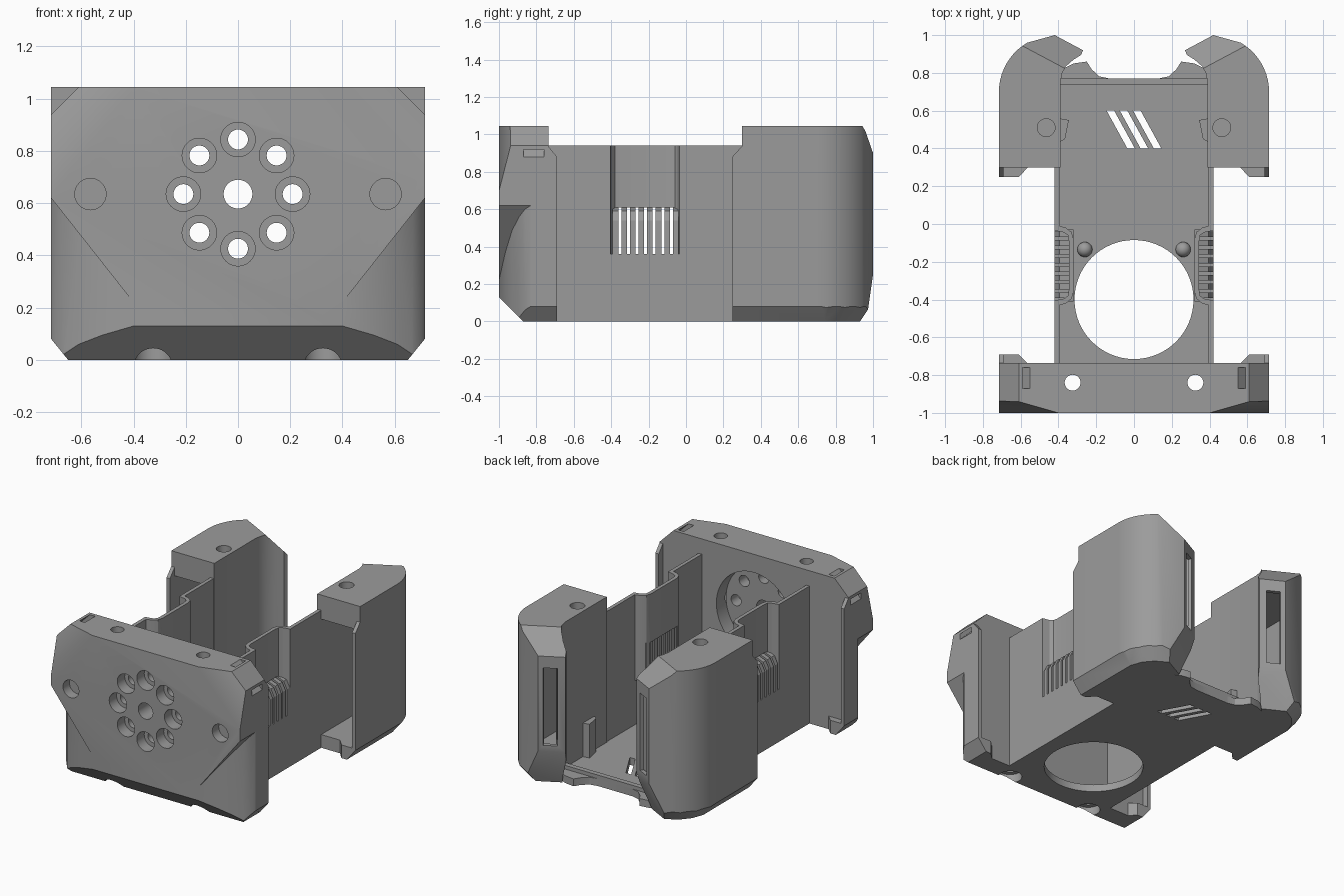
import bpy, bmesh, math
from mathutils import Vector

if "Cube" in bpy.data.objects:
    bpy.data.objects.remove(bpy.data.objects["Cube"])

grey = bpy.data.materials.new("plain_grey")
grey.diffuse_color = (0.33, 0.33, 0.33, 1)
grey.use_nodes = True
grey.node_tree.nodes["Principled BSDF"].inputs["Base Color"].default_value = grey.diffuse_color


def prism(name, pts, axis, a, b):
    """Extrude a 2D outline along an axis from a to b."""
    place = {'x': lambda u, v, w: (w, u, v),
             'y': lambda u, v, w: (u, w, v),
             'z': lambda u, v, w: (u, v, w)}[axis]
    bm = bmesh.new()
    low = [bm.verts.new(place(u, v, a)) for u, v in pts]
    high = [bm.verts.new(place(u, v, b)) for u, v in pts]
    n = len(pts)
    bm.faces.new(low)
    bm.faces.new(high)
    for i in range(n):
        j = (i + 1) % n
        bm.faces.new((low[i], low[j], high[j], high[i]))
    bmesh.ops.recalc_face_normals(bm, faces=bm.faces[:])
    me = bpy.data.meshes.new(name)
    bm.to_mesh(me)
    bm.free()
    me.materials.append(grey)
    ob = bpy.data.objects.new(name, me)
    bpy.context.collection.objects.link(ob)
    return ob


def box(name, x0, x1, y0, y1, z0, z1):
    return prism(name, [(x0, y0), (x1, y0), (x1, y1), (x0, y1)], 'z', z0, z1)


def circle(u, v, r, n=40):
    return [(u + r * math.cos(2 * math.pi * i / n),
             v + r * math.sin(2 * math.pi * i / n)) for i in range(n)]


def cut_plane(ob, co, no):
    """Slice away everything on the normal side of a plane and cap it."""
    bm = bmesh.new()
    bm.from_mesh(ob.data)
    res = bmesh.ops.bisect_plane(bm, geom=bm.verts[:] + bm.edges[:] + bm.faces[:], dist=1e-5,
                                 plane_co=co, plane_no=Vector(no).normalized(), clear_outer=True)
    edges = [e for e in res['geom_cut'] if isinstance(e, bmesh.types.BMEdge) and e.is_boundary]
    if edges:
        bmesh.ops.edgenet_fill(bm, edges=edges)
    bmesh.ops.recalc_face_normals(bm, faces=bm.faces[:])
    bm.to_mesh(ob.data)
    bm.free()


def apply(ob, mod):
    bpy.context.view_layer.objects.active = ob
    bpy.ops.object.modifier_apply(modifier=mod.name)


def subtract(ob, *cutters):
    for c in cutters:
        m = ob.modifiers.new("cut", 'BOOLEAN')
        m.operation, m.solver, m.object = 'DIFFERENCE', 'EXACT', c
        apply(ob, m)
        bpy.data.objects.remove(c)


def mirror(ob):
    m = ob.modifiers.new("mirror", 'MIRROR')
    m.use_mirror_merge = False
    apply(ob, m)
    return ob


# Front plate: outline, front chamfers
half = [(0.65, 0), (0.715, 0.08), (0.715, 0.94), (0.61, 1.045)]
plate = prism("front_plate", half + [(-x, z) for x, z in reversed(half)], 'y', -1, -0.735)
cut_plane(plate, (0, -1, 0.13), (0, -1, -1))
for s in (1, -1):
    cut_plane(plate, (s * 0.4, -1, 1.045), (s * 0.031, -0.109, 0.028))
# Rounded lower corners under a sloping brow, strap tunnels, screw holes
for s in (1, -1):
    corner = prism("cutter", [(s * x, y) for x, y in (
        (0.4, -1), (0.52, -0.965), (0.61, -0.93), (0.67, -0.89), (0.70, -0.86), (0.715, -0.83),
        (0.8, -0.8), (0.8, -1.1), (0.4, -1.1))], 'z', -0.1, 0.9)
    cut_plane(corner, (s * 0.4, -1, 0.22), (s * -0.355, 0, 0.28))
    tunnel = prism("cutter", [(s * x, z) for x, z in (
        (0.53, 1.105), (0.775, 0.86), (0.755, 0.84), (0.51, 1.085))], 'y', -0.87, -0.76)
    subtract(plate, corner, tunnel,
             prism("cutter", circle(s * 0.325, -0.84, 0.042), 'z', -0.1, 1.2),
             prism("cutter", circle(s * 0.325, -0.84, 0.075), 'z', -0.1, 0.06),
             prism("cutter", circle(s * 0.565, 0.635, 0.06), 'y', -1.1, -0.93))
# Round recess behind, ring of counterbored holes and a centre hole
subtract(plate, prism("cutter", circle(0, 0.635, 0.285, 64), 'y', -0.84, -0.6),
         prism("cutter", circle(0, 0.635, 0.055), 'y', -1.1, -0.7))
for u, v in circle(0, 0.635, 0.209, 8):
    subtract(plate, prism("cutter", circle(u, v, 0.066), 'y', -1.1, -0.92),
             prism("cutter", circle(u, v, 0.038), 'y', -1.1, -0.7))

# Rear pillars
CX, CY = 0.415, 0.7


def arc(r):
    return [(CX + r * math.cos(math.radians(a)), CY + r * math.sin(math.radians(a)))
            for a in range(0, 61, 6)]


pillar = prism("rear_pillar", [(0.39, 0.3), (0.715, 0.3)] + arc(0.3) + [
    (0.42, 1.0), (0.27, 0.92), (0.28, 0.895), (0.32, 0.87), (0.36, 0.835),
    (0.38, 0.80), (0.39, 0.75)], 'z', 0, 1.045)
nx, ny = -0.47, 0.883
cut_plane(pillar, (0.42, 1.0, 0.9), (nx, ny, 0.9))
cut_plane(pillar, (0.42, 1.0, 0.25), (nx, ny, -0.37))
for a in (0, 20, 40, 60):
    c, s = math.cos(math.radians(a)), math.sin(math.radians(a))
    cut_plane(pillar, (CX + 0.3 * c, CY + 0.3 * s, 0.08), (c, s, -0.81))
# Hollow inside, open to the front, with a tall slot in the rear facet
cavity = prism("cutter", [(0.42, 0.2), (0.69, 0.2)] + arc(0.275) + [
    (0.425, 0.968), (0.315, 0.915), (0.40, 0.835), (0.42, 0.76)], 'z', 0.09, 0.88)
cut_plane(cavity, (0.42 - nx * 0.03, 1.0 - ny * 0.03, 0.25), (nx, ny, -0.37))
mx, my = 0.352, 0.963
slot = prism("cutter", [(mx + ny * t + nx * d, my - nx * t + ny * d)
                        for t, d in ((-0.045, 0.1), (0.045, 0.1), (0.045, -0.1), (-0.045, -0.1))],
             'z', 0.29, 0.82)
subtract(pillar, cavity, slot, prism("cutter", circle(0.465, 0.51, 0.047), 'z', 0.92, 1.2))
mirror(pillar)

# Thin side flanges and bottom lips on the facing edges of plate and pillars
for name, y0, y1 in (("front", -0.74, -0.69), ("rear", 0.302, 0.248)):
    flange = prism(name + "_flange", [(y0, 0), (y1, 0), (y1, 0.88), (y0, 0.94)],
                   'x', 0.69, 0.715)
    lip = prism(name + "_lip", [(0.56, y0), (0.61, y1), (0.715, y1), (0.715, y0)], 'z', 0, 0.09)
    for part in (flange, lip):
        cut_plane(part, (0.715, 0, 0.08), (1, 0, -0.81))
        mirror(part)

# Floor with round opening and plain vent slots
edge = [(0.42, -0.74), (0.42, 0.8), (0.32, 0.85), (0.25, 0.86), (0.225, 0.82),
        (0.185, 0.782), (0.13, 0.77)]
floor = prism("floor", edge + [(-x, y) for x, y in reversed(edge)], 'z', 0, 0.05)
subtract(floor, prism("cutter", circle(0, -0.4, 0.315, 64), 'z', -0.1, 0.2))
for x in (-0.07, 0, 0.07):
    subtract(floor, prism("cutter", [(x + 0.035, 0.40), (x + 0.075, 0.40), (x - 0.035, 0.60),
                                     (x - 0.075, 0.60)], 'z', -0.1, 0.2))
box("floor_lip", -0.39, 0.39, 0.735, 0.77, 0.0, 0.075)

# Side walls: straight below, stepped inward above, with a vent window
mirror(box("lower_wall", 0.395, 0.42, -0.74, 0.31, 0, 0.36))
wall = prism("upper_wall", [
    (0.42, -0.74), (0.42, -0.405), (0.37, -0.395), (0.35, -0.38), (0.345, -0.35),
    (0.345, -0.09), (0.35, -0.06), (0.37, -0.045), (0.42, -0.035), (0.42, 0.31),
    (0.395, 0.31), (0.395, -0.01), (0.36, -0.02), (0.33, -0.045), (0.32, -0.08),
    (0.32, -0.36), (0.33, -0.395), (0.36, -0.42), (0.395, -0.43), (0.395, -0.74)],
    'z', 0.355, 0.94)
subtract(wall, box("cutter", 0.3, 0.36, -0.37, -0.07, 0.3, 0.61))
mirror(wall)
mirror(box("vent_ledge", 0.32, 0.42, -0.41, -0.03, 0.335, 0.357))

# Vent slats in the window
for i in range(8):
    y = -0.392 + i * 0.046
    mirror(prism("vent_slat", [(0.33, 0.35), (0.42, 0.35), (0.42, 0.54), (0.395, 0.59),
                               (0.33, 0.615)], 'y', y, y + 0.03))

# Wedge ribs inside the rear walls and small round studs on the floor
mirror(prism("inner_rib", [(0.4, 0.43), (0.365, 0.45), (0.345, 0.55), (0.4, 0.56)],
             'z', 0.04, 0.28))
for s in (1, -1):
    bpy.ops.mesh.primitive_uv_sphere_add(segments=20, ring_count=10, radius=0.04,
                                         location=(s * 0.26, -0.135, 0.055))
    stud = bpy.context.object
    stud.name = "floor_stud"
    stud.data.materials.append(grey)

# Smooth curved faces, keep edges sharp
bpy.ops.object.select_all(action='SELECT')
bpy.ops.object.shade_smooth_by_angle(angle=math.radians(25))
